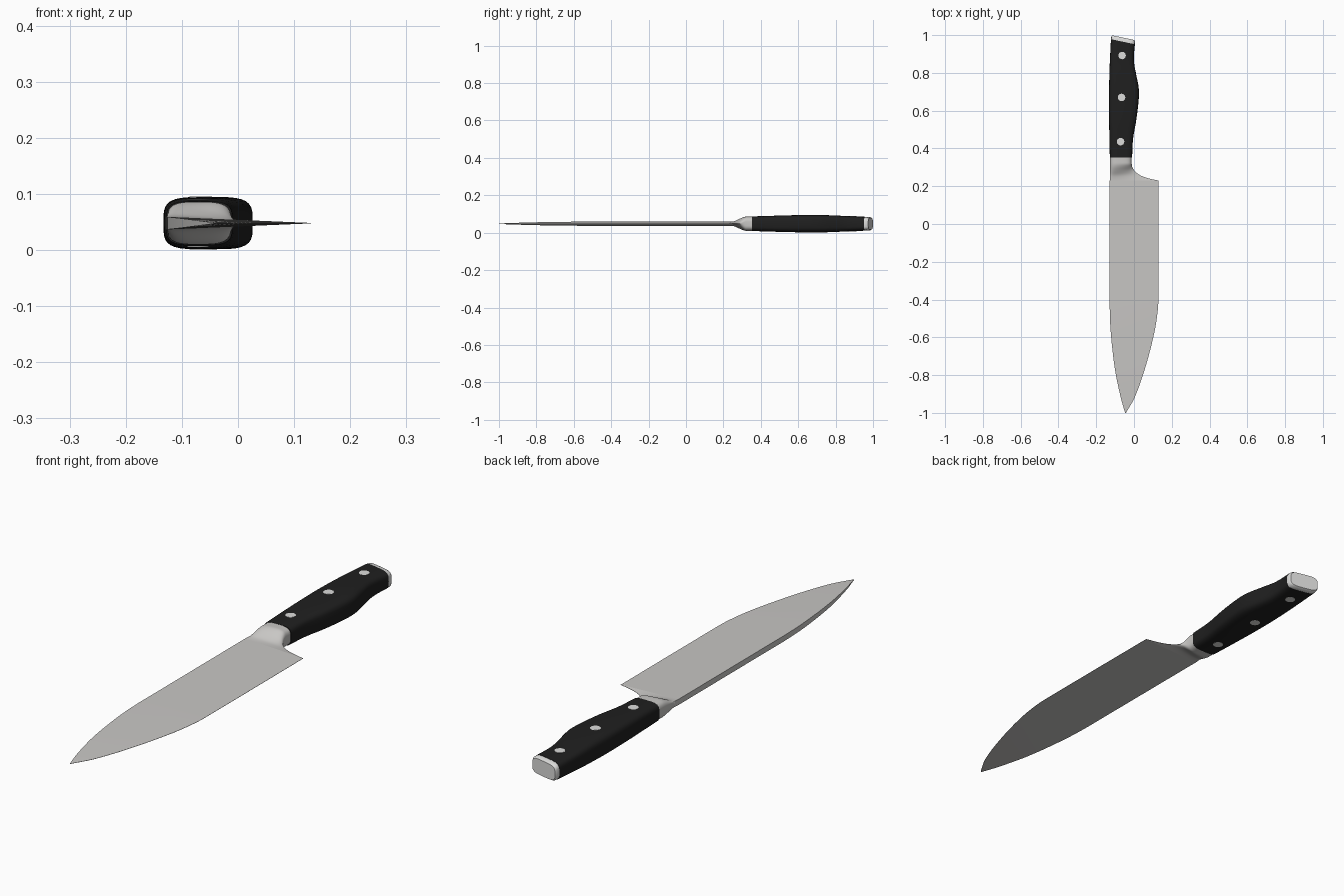
import bpy, bmesh, math

cube = bpy.data.objects.get("Cube")
if cube:
    bpy.data.objects.remove(cube)

MID = 0.048  # height of the centre plane


def material(name, rgb, metal=0.0):
    m = bpy.data.materials.new(name)
    m.use_nodes = True
    m.diffuse_color = (*rgb, 1)
    m.node_tree.nodes["Principled BSDF"].inputs["Base Color"].default_value = (*rgb, 1)
    return m


steel = material("brushed steel", (0.58, 0.57, 0.555))
black = material("black handle", (0.014, 0.014, 0.014))
bright = material("polished steel", (0.72, 0.72, 0.71))


def curve(keys, y):
    """Smooth interpolation of rows (y, a, b, ...) at y."""
    i = max(k for k in range(len(keys) - 1) if k == 0 or keys[k][0] <= y)

    def slope(k, c):
        a, b = keys[max(k - 1, 0)], keys[min(k + 1, len(keys) - 1)]
        return (b[c] - a[c]) / (b[0] - a[0])

    p, q = keys[i], keys[i + 1]
    d = q[0] - p[0]
    t = (y - p[0]) / d
    return [(2*t**3 - 3*t*t + 1) * p[c] + (t**3 - 2*t*t + t) * d * slope(i, c)
            + (3*t*t - 2*t**3) * q[c] + (t**3 - t*t) * d * slope(i + 1, c)
            for c in range(1, len(p))]


def loft(name, rings, mat, angle=35):
    """Skin a list of closed rings and cap both ends."""
    bm = bmesh.new()
    rows = [[bm.verts.new(p) for p in ring] for ring in rings]
    n = len(rows[0])
    for a, b in zip(rows, rows[1:]):
        for i in range(n):
            j = (i + 1) % n
            bm.faces.new((a[i], a[j], b[j], b[i]))
    bm.faces.new(rows[0])
    bm.faces.new(rows[-1])
    bmesh.ops.recalc_face_normals(bm, faces=bm.faces)
    return finish(name, bm, mat, angle)


def finish(name, bm, mat, angle):
    mesh = bpy.data.meshes.new(name)
    bm.to_mesh(mesh)
    bm.free()
    mesh.materials.append(mat)
    ob = bpy.data.objects.new(name, mesh)
    bpy.context.collection.objects.link(ob)
    bpy.ops.object.select_all(action="DESELECT")
    ob.select_set(True)
    bpy.context.view_layer.objects.active = ob
    bpy.ops.object.shade_smooth_by_angle(angle=math.radians(angle))
    return ob


def steps(a, b, n):
    return [a + (b - a) * i / n for i in range(n + 1)]


# Blade: tapered wedge sections from tip to heel (y, spine x, edge x, half thickness)
blade_keys = [(-1.0, -0.047, -0.043, 0.001), (-0.92, -0.070, 0.003, 0.004),
              (-0.77, -0.101, 0.057, 0.008), (-0.58, -0.123, 0.107, 0.0105),
              (-0.45, -0.129, 0.127, 0.011), (-0.36, -0.129, 0.130, 0.011),
              (0.23, -0.129, 0.130, 0.011)]
# Bolster: the wedge swells into the handle section (y, left, right, swell)
bolster_keys = [(0.23, -0.129, 0.130, 0), (0.24, -0.128, 0.082, 0.03),
                (0.257, -0.127, 0.035, 0.17), (0.28, -0.127, 0.005, 0.6),
                (0.30, -0.127, -0.008, 0.88), (0.32, -0.127, -0.012, 1.0),
                (0.355, -0.127, -0.012, 1.0)]
US = [0.002 + 0.996 * (1 - math.cos(math.pi * i / 20)) / 2 for i in range(21)]


def steel_ring(y, left, right, thick, swell):
    upper = []
    for u in US:
        wedge = thick * (1 - u) + 0.0004
        full = 0.038 * (1 - abs(2 * u - 1) ** 3.5) ** (1 / 3.5)
        h = wedge + swell * (full - wedge) * (1 - u) ** (1.5 * (1 - min(swell, 1)))
        upper.append((left + (right - left) * u, max(h, 0.0004)))
    return ([(x, y, MID + h) for x, h in upper]
            + [(x, y, MID - h) for x, h in reversed(upper)])


blade_ys = steps(-1, -0.36, 32) + [-0.05, 0.23]
loft("blade", [steel_ring(y, *curve(blade_keys, y), 0) for y in blade_ys], steel)
rings = []
for y in steps(0.23, 0.355, 20):
    left, right, swell = curve(bolster_keys, y)
    rings.append(steel_ring(y, left, right, 0.011, min(max(swell, 0), 1)))
loft("bolster", rings, steel, 50)

# Handle: rounded sections along a swelling grip (y, left, right, half thickness)
handle_keys = [(0.352, -0.128, -0.010, 0.039), (0.45, -0.130, -0.005, 0.042),
               (0.55, -0.132, 0.012, 0.045), (0.66, -0.133, 0.025, 0.0465),
               (0.72, -0.132, 0.025, 0.0465), (0.80, -0.130, 0.010, 0.044),
               (0.86, -0.128, 0.001, 0.041), (0.92, -0.125, 0.000, 0.039),
               (1.0, -0.121, 0.007, 0.036)]


def grip_ring(y, inset=0.0):
    left, right, half = curve(handle_keys, y)
    cx, rx, rz = (left + right) / 2, (right - left) / 2 - inset, half - inset
    lean = 0.21 * min(max((y - 0.8) / 0.15, 0), 1)  # butt end is cut at a slant
    ring = []
    for i in range(32):
        a = 2 * math.pi * i / 32
        c, s = math.cos(a), math.sin(a)
        x = cx + rx * math.copysign(abs(c) ** 0.5, c)
        z = MID + rz * math.copysign(abs(s) ** 0.5, s)
        ring.append((x, y - lean * (x + 0.121), z))
    return ring


loft("handle", [grip_ring(y) for y in steps(0.352, 0.978, 36)], black, 50)
loft("end_cap", [grip_ring(0.976, 0.001), grip_ring(0.993, 0.001),
                 grip_ring(1.0, 0.005)], bright, 40)

# Rivets: one pin through the handle at each spot, just proud of both faces
for name, x, y in (("front", -0.071, 0.436), ("middle", -0.066, 0.67), ("rear", -0.063, 0.892)):
    half = curve(handle_keys, y)[2] + 0.0006
    ring = [(x + 0.02 * math.cos(math.tau * i / 16), y + 0.02 * math.sin(math.tau * i / 16))
            for i in range(16)]
    loft(name + "_rivet", [[(px, py, MID + s * half) for px, py in ring] for s in (-1, 1)], bright)
